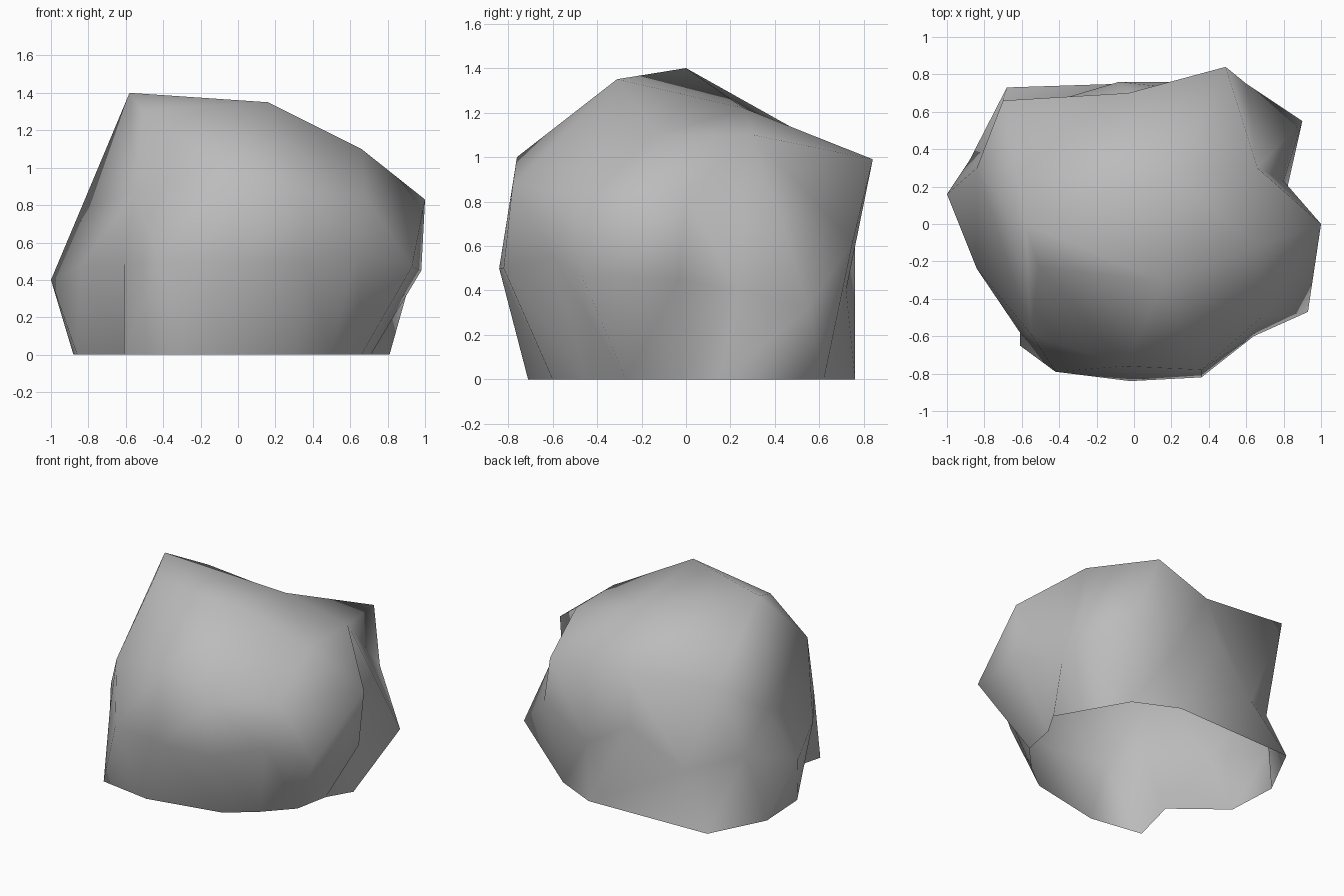
import bpy
import bmesh
from mathutils import Vector

default_cube = bpy.data.objects.get("Cube")
if default_cube:
    bpy.data.objects.remove(default_cube, do_unlink=True)


def flat_material(name, colour):
    material = bpy.data.materials.new(name)
    material.use_nodes = True
    material.diffuse_color = colour
    material.node_tree.nodes["Principled BSDF"].inputs["Base Color"].default_value = colour
    return material


def add_loop(bm, points):
    return [bm.verts.new(Vector(point)) for point in points]


def skin_loops(bm, lower, upper):
    """Join two closed loops of unequal length, always taking the shorter diagonal."""
    low_step, high_step = 0, 0
    while low_step < len(lower) or high_step < len(upper):
        low, high = lower[low_step % len(lower)], upper[high_step % len(upper)]
        next_low = lower[(low_step + 1) % len(lower)]
        next_high = upper[(high_step + 1) % len(upper)]
        low_cost = (next_low.co - high.co).length
        high_cost = (next_high.co - low.co).length
        low_left = low_step < len(lower)
        high_left = high_step < len(upper)
        if low_left and (not high_left or low_cost <= high_cost):
            bm.faces.new((low, next_low, high))
            low_step += 1
        else:
            bm.faces.new((low, next_high, high))
            high_step += 1


# Outline on the ground, left open underneath
footprint = [
    (-.61, -.65), (-.23, -.71), (.3, -.6), (.49, -.45), (.66, -.27),
    (.71, -.02), (.81, .15), (.54, .62), (.24, .76), (-.68, .73),
    (-.88, .34), (-.86, -.03), (-.52, -.3),
]
# Widest part of the boulder, with hollows at the back
waist = [
    (-.61, -.58, .49), (-.42, -.79, .5), (-.02, -.84, .5), (.36, -.82, .5),
    (.64, -.6, .55), (.93, -.47, .47), (.98, -.03, .45), (.8, .23, .4),
    (.9, .55, .32), (.6, .75, .62), (.28, .72, .4), (-.08, .76, .62),
    (-.45, .65, .36), (-.77, .42, .47), (-1, .16, .4), (-.84, -.24, .48),
]
# Shoulder with jutting corners
shoulder = [
    (-.55, -.59, .87), (-.05, -.76, 1), (.36, -.78, .87), (.68, -.5, .85),
    (1, 0, .83), (.66, .3, 1.1), (.49, .84, .99), (-.03, .7, .95),
    (-.7, .66, 1.03), (-.84, .3, .78),
]
# Crown: front rim, brow, right corner, rear ridge and peak
crown = [
    (-.51, -.23, 1.31), (.16, -.31, 1.35), (.66, -.12, 1.1),
    (.2, .26, 1.22), (-.58, 0, 1.4),
]

bm = bmesh.new()
ground_loop = [(x, y, 0) for x, y in footprint]
loops = [add_loop(bm, points) for points in (ground_loop, waist, shoulder, crown)]
for lower, upper in zip(loops, loops[1:]):
    skin_loops(bm, lower, upper)

# Top facets fan out from the brow
front_rim, brow, *rim = loops[-1]
rim.append(front_rim)
for first, second in zip(rim, rim[1:]):
    bm.faces.new((brow, first, second))
for face in bm.faces:
    face.smooth = True
bm.normal_update()

mesh = bpy.data.meshes.new("boulder")
bm.to_mesh(mesh)
bm.free()
boulder = bpy.data.objects.new("boulder", mesh)
bpy.context.collection.objects.link(boulder)
mesh.materials.append(flat_material("stone grey", (.5, .5, .5, 1)))
